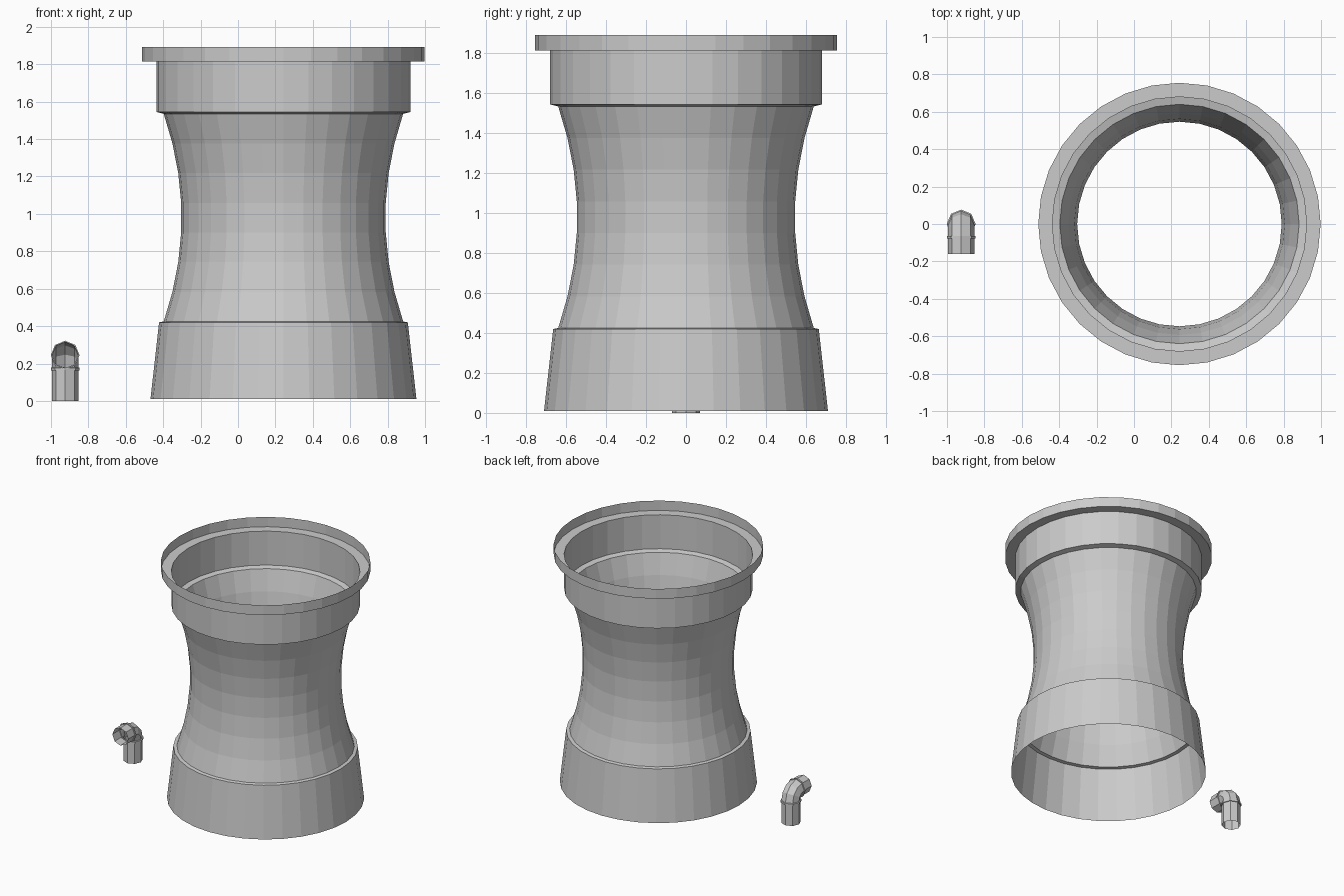
import bpy
from math import cos, sin, pi

if "Cube" in bpy.data.objects:
    bpy.data.objects.remove(bpy.data.objects["Cube"])


def skin(name, rings):
    """Join equal-length closed rings of points into an open flat-shaded tube."""
    n = len(rings[0])
    verts = [p for ring in rings for p in ring]
    faces = [(i * n + j, i * n + (j + 1) % n, (i + 1) * n + (j + 1) % n, (i + 1) * n + j)
             for i in range(len(rings) - 1) for j in range(n)]
    mesh = bpy.data.meshes.new(name)
    mesh.from_pydata(verts, [], faces)
    mesh.update()
    obj = bpy.data.objects.new(name, mesh)
    bpy.context.collection.objects.link(obj)
    return obj


def ring(cx, cy, cz, r, n, tilt=0.0):
    """Circle facing up, tipped towards -y by tilt."""
    return [(cx + r * cos(a), cy + r * sin(a) * cos(tilt), cz + r * sin(a) * sin(tilt))
            for a in (2 * pi * j / n for j in range(n))]


# Tower shell: flared base, pinched waist, upper drum and open rim
Z0, Z1, STEPS = 0.425, 1.535, 7
waist = []
for i in range(STEPS + 1):
    z = Z0 + (Z1 - Z0) * i / STEPS
    waist.append((0.545 + 0.095 * ((z - 0.98) / 0.555) ** 2, z))
profile = ([(0.711, 0.01), (0.665, 0.42)] + waist +
           [(0.68, 1.545), (0.68, 1.815), (0.755, 1.815), (0.755, 1.893)])
skin("cooling_tower", [ring(0.243, 0, z, r, 32) for r, z in profile])

# Small elbow pipe: upright, collar, bend, collar, outlet facing the front
PX, R, LIP, BEND, ZB = -0.924, 0.07, 0.077, 0.065, 0.18
ZC = ZB + BEND
path = [(0, 0, 0, R), (0, 0.163, 0, R), (0, 0.163, 0, LIP), (0, 0.177, 0, LIP)]
for i in range(4):
    t = pi / 2 * i / 3
    path.append((BEND * (cos(t) - 1), ZB + BEND * sin(t), t, R))
path += [(-BEND, ZC, pi / 2, LIP), (-0.078, ZC, pi / 2, LIP),
         (-0.078, ZC, pi / 2, R), (-0.16, ZC, pi / 2, R)]
skin("elbow_pipe", [ring(PX, y, z, r, 8, t) for y, z, t, r in path])
